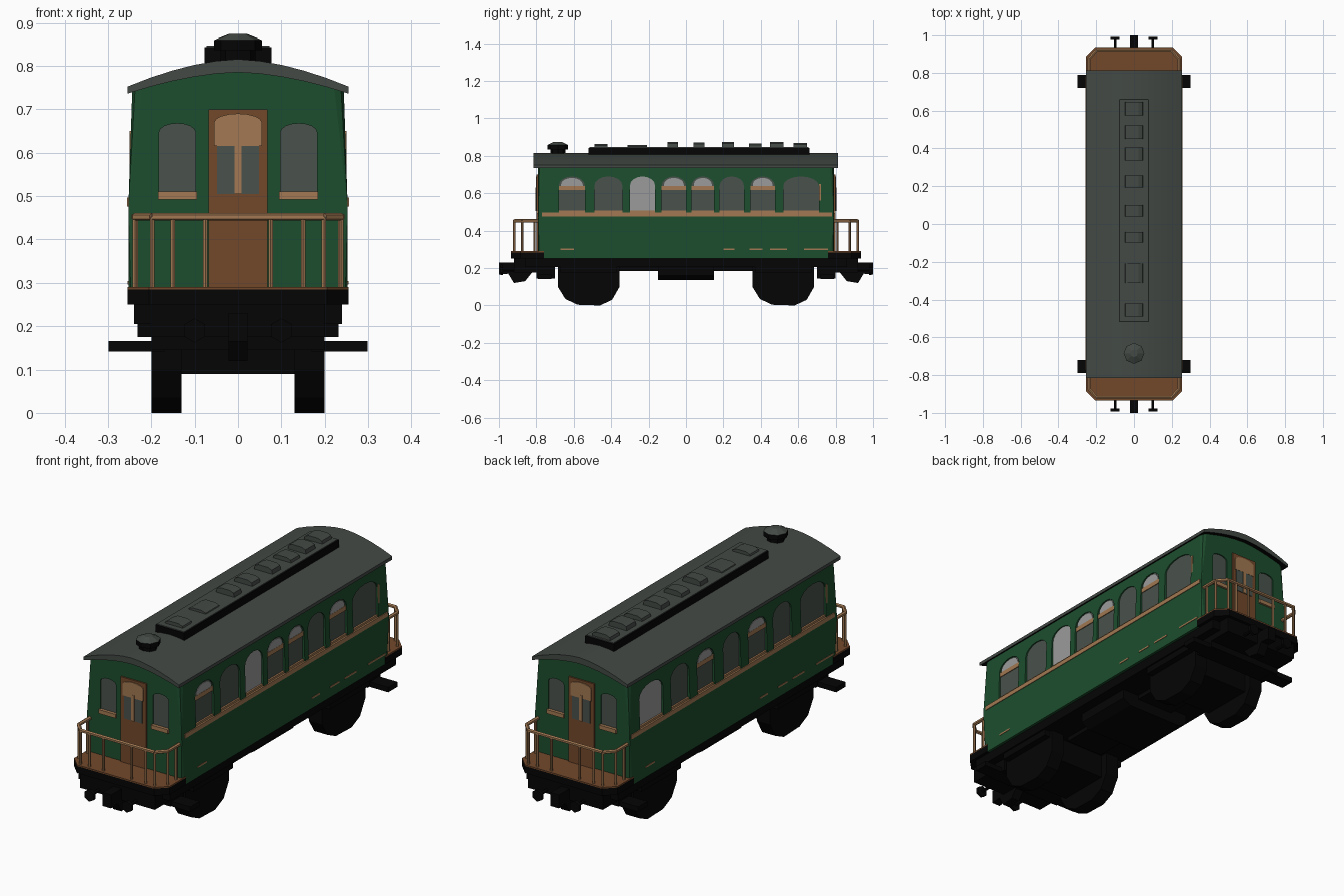
import bpy, bmesh, math
from mathutils import Vector

if "Cube" in bpy.data.objects:
    bpy.data.objects.remove(bpy.data.objects["Cube"])


def material(name, r, g, b):
    m = bpy.data.materials.new(name)
    m.diffuse_color = (r, g, b, 1)
    m.use_nodes = True
    m.node_tree.nodes["Principled BSDF"].inputs["Base Color"].default_value = m.diffuse_color
    return m


GREEN = material("green paint", 0.012, 0.076, 0.027)
ROOF = material("roof grey", 0.056, 0.067, 0.059)
BLACK = material("iron black", 0.0015, 0.0015, 0.0015)
TAN = material("tan trim", 0.36, 0.19, 0.085)
WOOD = material("brown wood", 0.17, 0.066, 0.024)
GLASS = material("window grey", 0.068, 0.084, 0.073)
PALE = material("pale blind", 0.32, 0.33, 0.32)


def add_prism(bm, pts, axis, a, b):
    """Extrude a 2D outline from a to b along the given axis."""
    def place(p, t):
        return {'x': (t, p[0], p[1]), 'y': (p[0], t, p[1]), 'z': (p[0], p[1], t)}[axis]
    lo = [bm.verts.new(place(p, a)) for p in pts]
    hi = [bm.verts.new(place(p, b)) for p in pts]
    bm.faces.new(lo)
    bm.faces.new(hi[::-1])
    for i in range(len(pts)):
        j = (i + 1) % len(pts)
        bm.faces.new((lo[j], lo[i], hi[i], hi[j]))


def finish(name, bm, *mats, smooth=False):
    bmesh.ops.recalc_face_normals(bm, faces=bm.faces)
    me = bpy.data.meshes.new(name)
    bm.to_mesh(me)
    bm.free()
    for m in mats:
        me.materials.append(m)
    ob = bpy.data.objects.new(name, me)
    bpy.context.collection.objects.link(ob)
    if smooth:
        bpy.ops.object.select_all(action='DESELECT')
        ob.select_set(True)
        bpy.context.view_layer.objects.active = ob
        bpy.ops.object.shade_smooth_by_angle(angle=math.radians(35))
    return ob


def prism(name, pts, axis, a, b, mat, smooth=False):
    bm = bmesh.new()
    add_prism(bm, pts, axis, a, b)
    return finish(name, bm, mat, smooth=smooth)


def box(name, x, y, z, mat):
    return prism(name, [(x[0], y[0]), (x[1], y[0]), (x[1], y[1]), (x[0], y[1])], 'z', *z, mat)


def rod(name, p, q, r, mat, sides=6, r2=None):
    p, q = Vector(p), Vector(q)
    bm = bmesh.new()
    bmesh.ops.create_cone(bm, cap_ends=True, segments=sides, radius1=r,
                          radius2=r if r2 is None else r2, depth=(q - p).length)
    ob = finish(name, bm, mat)
    ob.location = (p + q) / 2
    ob.rotation_euler = (q - p).to_track_quat('Z', 'Y').to_euler()
    return ob


def arch(a, b, z0, z1, rise=0.05):
    """Window outline with a rounded head."""
    c, h = (a + b) / 2, (b - a) / 2
    top = [(c + h * math.cos(t * math.pi / 8), z1 - rise + rise * math.sin(t * math.pi / 8))
           for t in range(9)]
    return [(a, z0), (b, z0)] + top


def roof_arc(half, z_edge, z_top, n=10):
    return [(-half + 2 * half * i / n, z_edge + (z_top - z_edge) * (1 - abs(2 * i / n - 1) ** 1.7))
            for i in range(n + 1)]


# Window layout: y ranges on each long side
SIDES = {1: [(-.68, -.54), (-.49, -.34), (-.30, -.165), (-.13, 0), (.03, .15), (.18, .31),
             (.345, .475), (.52, .71)],
         -1: [(.53, .71), (.33, .47), (.14, .27), (-.06, .07), (-.26, -.12), (-.45, -.31),
              (-.71, -.52)]}
PALE_PANES = {(1, 2), (-1, 0)}
BLINDS = {(1, 0), (1, 3), (1, 4), (1, 6), (-1, 2), (-1, 4)}
W, L = 0.244, 0.79      # half width at the eaves, half length
W0 = 0.253              # half width below the windows

# Carriage body: sides lean in above the sill, gable ends, chamfered corners
bm = bmesh.new()
add_prism(bm, [(-W0, .47), (-W0, .25), (W0, .25), (W0, .47)] + roof_arc(W, .743, .785)[::-1],
          'y', -L, L)
corners = [e for e in bm.edges if all(abs(v.co.x) > W - .001 for v in e.verts)
           and abs(e.verts[0].co.z - e.verts[1].co.z) > .2]
bmesh.ops.bevel(bm, geom=corners, offset=.022, segments=2, profile=.5, affect='EDGES')
body = finish("carriage_body", bm, GREEN)

# Window recesses
bm = bmesh.new()
for s, spans in SIDES.items():
    for a, b in spans:
        add_prism(bm, arch(a, b, .495, .69), 'x', s * (W - .008), s * (W + .05))
for s in (-1, 1):
    for c in (-.14, .14):
        add_prism(bm, arch(c - .042, c + .042, .51, .667, .02), 'y', s * (L - .010), s * (L + .05))
cutter = finish("window_cutter", bm)
cutter.hide_render = True
mod = body.modifiers.new("windows", 'BOOLEAN')
mod.operation, mod.solver, mod.object = 'DIFFERENCE', 'EXACT', cutter
bpy.context.view_layer.objects.active = body
bpy.ops.object.modifier_apply(modifier=mod.name)
bpy.data.objects.remove(cutter)

# Side panes, blinds, sills and lining
for s, spans in SIDES.items():
    def xs(a, b):
        return sorted((s * a, s * b))

    for i, (a, b) in enumerate(spans):
        pane = PALE if (s, i) in PALE_PANES else GLASS
        prism("side_window", arch(a, b, .495, .69), 'x', *xs(W - .012, W - .004), pane)
        if (s, i) in BLINDS:
            prism("blind", arch(a + .012, b - .012, .64, .682, .035), 'x',
                  *xs(W - .006, W - .001), PALE)
            box("blind_rail", xs(W - .006, W), (a, b), (.618, .64), TAN)
        box("window_ledge", xs(W - .006, W + .004), (a, b), (.495, .507), TAN)
    # Tan jamb on the widest window
    a, b = spans[-1]
    jamb = b if s > 0 else a - .012
    box("window_jamb", xs(W - .006, W + .006), (jamb, jamb + .012), (.495, .65), TAN)
    box("side_sill", xs(W, W0 + .003), (-.77, .78), (.476, .497), TAN)
    for a, b in ((-.67, -.60), (.20, .26), (.34, .41), (.45, .54), (.63, .76)):
        box("lower_lining", xs(W, W0 + .002), sorted((s * a, s * b)), (.296, .304), TAN)

# Roof shell: grey above and at the ends, dark below
bm = bmesh.new()
add_prism(bm, roof_arc(.255, .752, .815) + roof_arc(.255, .736, .785)[::-1], 'y', -.815, .812)
bmesh.ops.recalc_face_normals(bm, faces=bm.faces)
for f in bm.faces:
    f.material_index = int(f.normal.z < -.1)
finish("roof", bm, ROOF, BLACK, smooth=True)

# Roof ridge box with grey top and small vents
box("ridge_box", (-.077, .077), (-.52, .66), (.80, .842), BLACK)
box("ridge_top", (-.073, .073), (-.516, .656), (.842, .846), ROOF)
for y, d, h in ((-.455, .034, .862), (-.26, .052, .858), (-.07, .028, .873), (.07, .03, .87),
                (.225, .032, .873), (.37, .034, .866), (.485, .036, .873), (.61, .036, .868)):
    prism("ridge_vent", [(-.05, .84), (.05, .84), (.045, h - .008), (.025, h), (-.025, h),
                         (-.045, h - .008)], 'y', y - d, y + d, ROOF)

# Chimney near the front
rod("chimney_base", (0, -.685, .80), (0, -.685, .835), .04, BLACK, 8)
rod("chimney_collar", (0, -.685, .835), (0, -.685, .858), .055, BLACK, 8)
rod("chimney_cap", (0, -.685, .858), (0, -.685, .875), .055, ROOF, 8, .02)

for s in (-1, 1):
    def ys(a, b):
        return sorted((s * a, s * b))

    # End platform with chamfered corners
    outline = [(-.255, s * .76), (-.255, s * .885), (-.205, s * .935),
               (.205, s * .935), (.255, s * .885), (.255, s * .76)]
    prism("platform_edge", outline, 'z', .25, .284, BLACK)
    prism("platform_floor", outline, 'z', .284, .29, WOOD)

    # End door with glazed upper half
    box("door", (-.068, .068), ys(L - .01, L + .008), (.288, .70), WOOD)
    prism("door_head", arch(-.055, .055, .615, .69, .02), 'y', *ys(L, L + .012), TAN)
    for c in (-.028, .028):
        box("door_pane", (c - .02, c + .02), ys(L, L + .011), (.505, .625), GLASS)
    box("door_mullion", (-.008, .008), ys(L, L + .014), (.505, .63), TAN)

    # End windows with sills
    for c in (-.14, .14):
        prism("end_window", arch(c - .042, c + .042, .51, .667, .02), 'y',
              *ys(L - .014, L - .006), GLASS)
        box("end_sill", (c - .045, c + .045), ys(L - .005, L + .01), (.492, .511), TAN)

    # Railing around the platform
    path = [(-.238, s * .79), (-.238, s * .875), (-.198, s * .918),
            (.198, s * .918), (.238, s * .875), (.238, s * .79)]
    for p, q in zip(path, path[1:]):
        rod("handrail", (*p, .452), (*q, .452), .009, TAN)
    for x, y in ((.198, .918), (.15, .918), (.075, .918), (.238, .875), (.236, .81)):
        for m in (-1, 1):
            rod("rail_post", (m * x, s * y, .285), (m * x, s * y, .452), .006, TAN)

    # Wheel sets, side frames and cross bolster
    c = s * .52
    tread = [(-.165, .21), (-.165, .10), (-.125, .035), (-.06, .004),
             (.06, 0), (.125, .03), (.165, .10), (.165, .21)]
    for m in (-1, 1):
        prism("wheels", [(c + y, z) for y, z in tread], 'x', m * .13, m * .2, BLACK)
        box("wheel_frame", sorted((m * .19, m * .232)), (c - .15, c + .15), (.175, .25), BLACK)
        box("step", sorted((m * .17, m * .298)), ys(.72, .79), (.142, .166), BLACK)
        # Buffers
        rod("buffer_stem", (m * .1, s * .91, .19), (m * .1, s * .98, .19), .008, BLACK)
        rod("buffer_head", (m * .1, s * .978, .19), (m * .1, s * .993, .19), .028, BLACK, 6)
    box("bolster", (-.14, .14), (c - .13, c + .13), (.09, .25), BLACK)
    box("step_beam", (-.2, .2), ys(.70, .80), (.145, .21), BLACK)
    # Coupler
    prism("coupler", [(s * .78, .23), (s * .86, .13), (s * .92, .12), (s * .95, .17),
                      (s * 1.0, .165), (s * 1.0, .23)], 'x', -.022, .022, BLACK)
    box("end_beam", (-.2, .2), ys(.80, .92), (.175, .25), BLACK)

# Underframe and central equipment box
box("underframe", (-.24, .24), (-.86, .86), (.205, .252), BLACK)
prism("equipment_box", [(-.19, .21), (-.19, .16), (-.15, .135), (.15, .135), (.19, .16), (.19, .21)],
      'y', -.15, .15, BLACK)
box("brake_gear", (-.1, .1), (-.36, .36), (.185, .21), BLACK)
